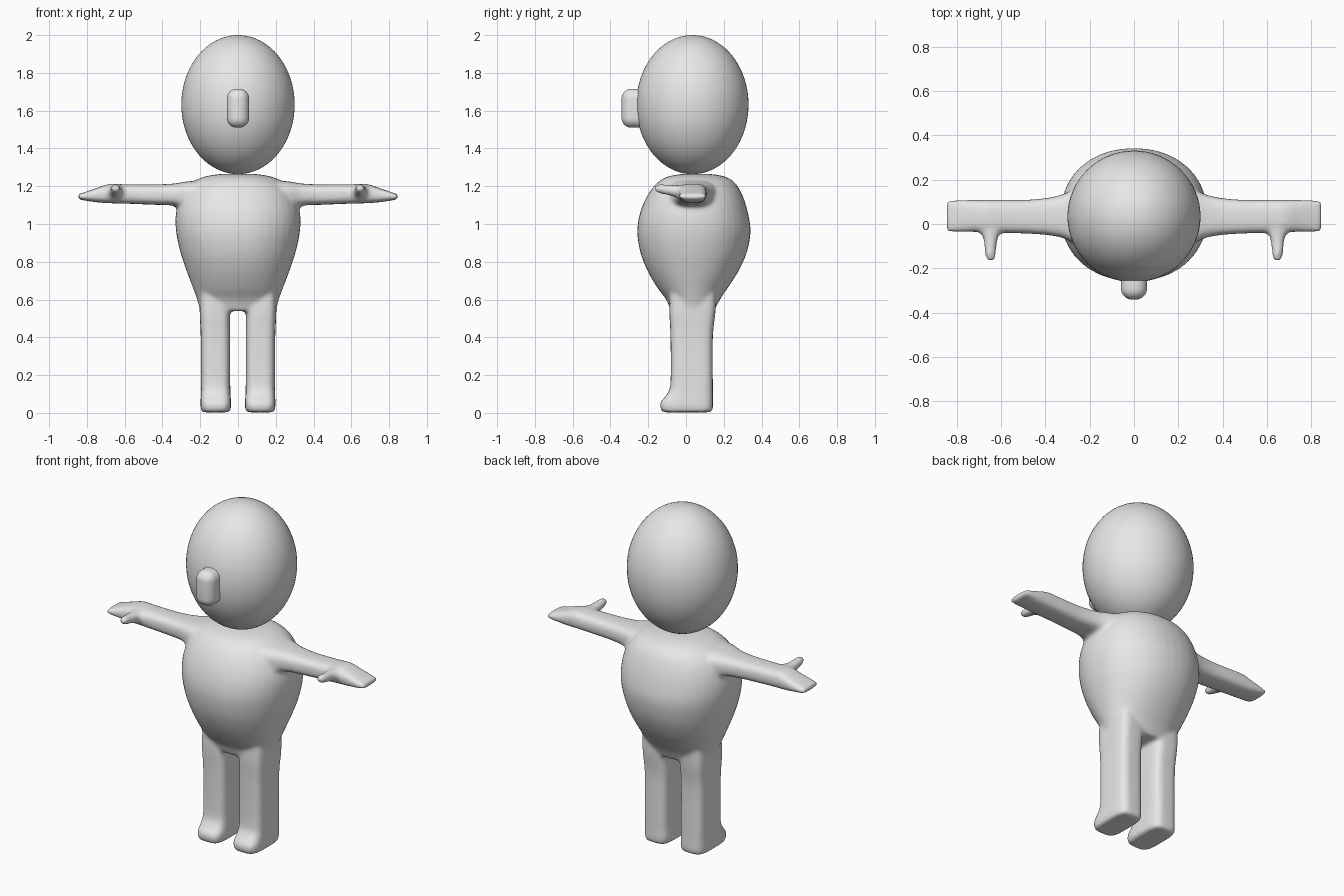
import bpy, bmesh, math
from mathutils import Vector

cube = bpy.data.objects.get("Cube")
if cube:
    bpy.data.objects.remove(cube, do_unlink=True)

grey = bpy.data.materials.new("plain_grey")
grey.use_nodes = True
grey.diffuse_color = (0.8, 0.8, 0.8, 1)
grey.node_tree.nodes["Principled BSDF"].inputs["Base Color"].default_value = (0.8, 0.8, 0.8, 1)


def finish(name, bm):
    mesh = bpy.data.meshes.new(name)
    bm.to_mesh(mesh)
    bm.free()
    mesh.materials.append(grey)
    mesh.polygons.foreach_set("use_smooth", [True] * len(mesh.polygons))
    obj = bpy.data.objects.new(name, mesh)
    bpy.context.collection.objects.link(obj)
    return obj


def resample(stations, steps=5):
    """Catmull-Rom curve through the stations."""
    pts = [Vector(s) for s in stations]
    pts = [pts[0]] + pts + [pts[-1]]
    out = []
    for a, b, c, d in zip(pts, pts[1:], pts[2:], pts[3:]):
        for i in range(steps):
            t = i / steps
            out.append(b + (c - a) * t / 2 + (a * 2 - b * 5 + c * 4 - d) * t * t / 2
                       + (b * 3 - a - c * 3 + d) * t ** 3 / 2)
    return out + [pts[-1]]


def loft(bm, axis, stations, power=2.0, side=1, sides=40):
    """Skin superellipse rings; station = position, low/high u, low/high v."""
    rings = []
    for t, u0, u1, v0, v1 in resample(stations):
        ring = []
        for k in range(sides):
            a = math.tau * k / sides
            c, s = math.cos(a), math.sin(a)
            u = (u0 + u1) / 2 + (u1 - u0) / 2 * math.copysign(abs(c) ** (2 / power), c)
            v = (v0 + v1) / 2 + (v1 - v0) / 2 * math.copysign(abs(s) ** (2 / power), s)
            x, y, z = {"x": (t, u, v), "y": (u, t, v), "z": (u, v, t)}[axis]
            ring.append(bm.verts.new((side * x, y, z)))
        rings.append(ring)
    faces = [bm.faces.new(rings[0]), bm.faces.new(rings[-1])]
    for low, high in zip(rings, rings[1:]):
        for k in range(sides):
            n = (k + 1) % sides
            faces.append(bm.faces.new((low[k], low[n], high[n], high[k])))
    bmesh.ops.recalc_face_normals(bm, faces=faces)


# Body: torso, legs, arms and thumbs fused into one soft skin
bm = bmesh.new()
loft(bm, "z", [
    (0.54, -0.2, 0.2, -0.08, 0.15), (0.6, -0.217, 0.217, -0.105, 0.18),
    (0.66, -0.238, 0.238, -0.15, 0.22), (0.75, -0.272, 0.272, -0.203, 0.278),
    (0.85, -0.305, 0.305, -0.242, 0.322), (0.96, -0.328, 0.328, -0.258, 0.342),
    (1.06, -0.328, 0.328, -0.243, 0.328), (1.15, -0.3, 0.3, -0.205, 0.3),
    (1.215, -0.25, 0.25, -0.155, 0.262), (1.25, -0.18, 0.18, -0.1, 0.21),
    (1.265, -0.09, 0.09, -0.02, 0.13)], power=2.15)
for side in (1, -1):
    # Leg with a short forward foot
    loft(bm, "z", [
        (0.003, 0.043, 0.192, -0.125, 0.137), (0.03, 0.037, 0.198, -0.137, 0.143),
        (0.06, 0.037, 0.198, -0.133, 0.143), (0.1, 0.04, 0.196, -0.1, 0.142),
        (0.16, 0.041, 0.196, -0.082, 0.142), (0.4, 0.041, 0.197, -0.082, 0.142),
        (0.55, 0.041, 0.203, -0.088, 0.157), (0.72, 0.03, 0.2, -0.08, 0.16)],
        power=4, side=side)
    # Arm flaring into the shoulder, flat hand at the end
    loft(bm, "x", [
        (0.15, -0.12, 0.19, 1.06, 1.235), (0.27, -0.085, 0.155, 1.075, 1.225),
        (0.34, -0.058, 0.128, 1.097, 1.214), (0.45, -0.045, 0.111, 1.102, 1.209),
        (0.6, -0.04, 0.109, 1.108, 1.21), (0.68, -0.037, 0.109, 1.11, 1.212),
        (0.75, -0.036, 0.109, 1.115, 1.19), (0.82, -0.038, 0.109, 1.126, 1.166),
        (0.848, -0.03, 0.103, 1.131, 1.158)], power=3, side=side)
    # Thumb pointing forward
    loft(bm, "y", [
        (0.03, 0.58, 0.72, 1.12, 1.2), (-0.025, 0.59, 0.705, 1.125, 1.207),
        (-0.06, 0.612, 0.682, 1.143, 1.207), (-0.11, 0.62, 0.675, 1.155, 1.21),
        (-0.15, 0.623, 0.67, 1.165, 1.21), (-0.168, 0.635, 0.66, 1.177, 1.202)],
        side=side)
body = finish("body", bm)
skin = body.modifiers.new("fuse", "REMESH")
skin.mode = "VOXEL"
skin.voxel_size = 0.01
skin.use_smooth_shade = True
soften = body.modifiers.new("soften", "SMOOTH")
soften.factor = 0.5
soften.iterations = 12

# Head: tall ellipsoid
bm = bmesh.new()
bmesh.ops.create_uvsphere(bm, u_segments=64, v_segments=40, radius=1)
bmesh.ops.scale(bm, vec=(0.3, 0.297, 0.368), verts=bm.verts)
bmesh.ops.translate(bm, vec=(0, 0.034, 1.632), verts=bm.verts)
finish("head", bm)

# Nose: upright rounded block
bm = bmesh.new()
bmesh.ops.create_cube(bm, size=1)
bmesh.ops.scale(bm, vec=(0.118, 0.16, 0.206), verts=bm.verts)
bmesh.ops.translate(bm, vec=(0, -0.261, 1.613), verts=bm.verts)
bmesh.ops.bevel(bm, geom=bm.edges[:], offset=0.052, offset_type="OFFSET",
                segments=8, profile=0.5, affect="EDGES")
finish("nose", bm)
